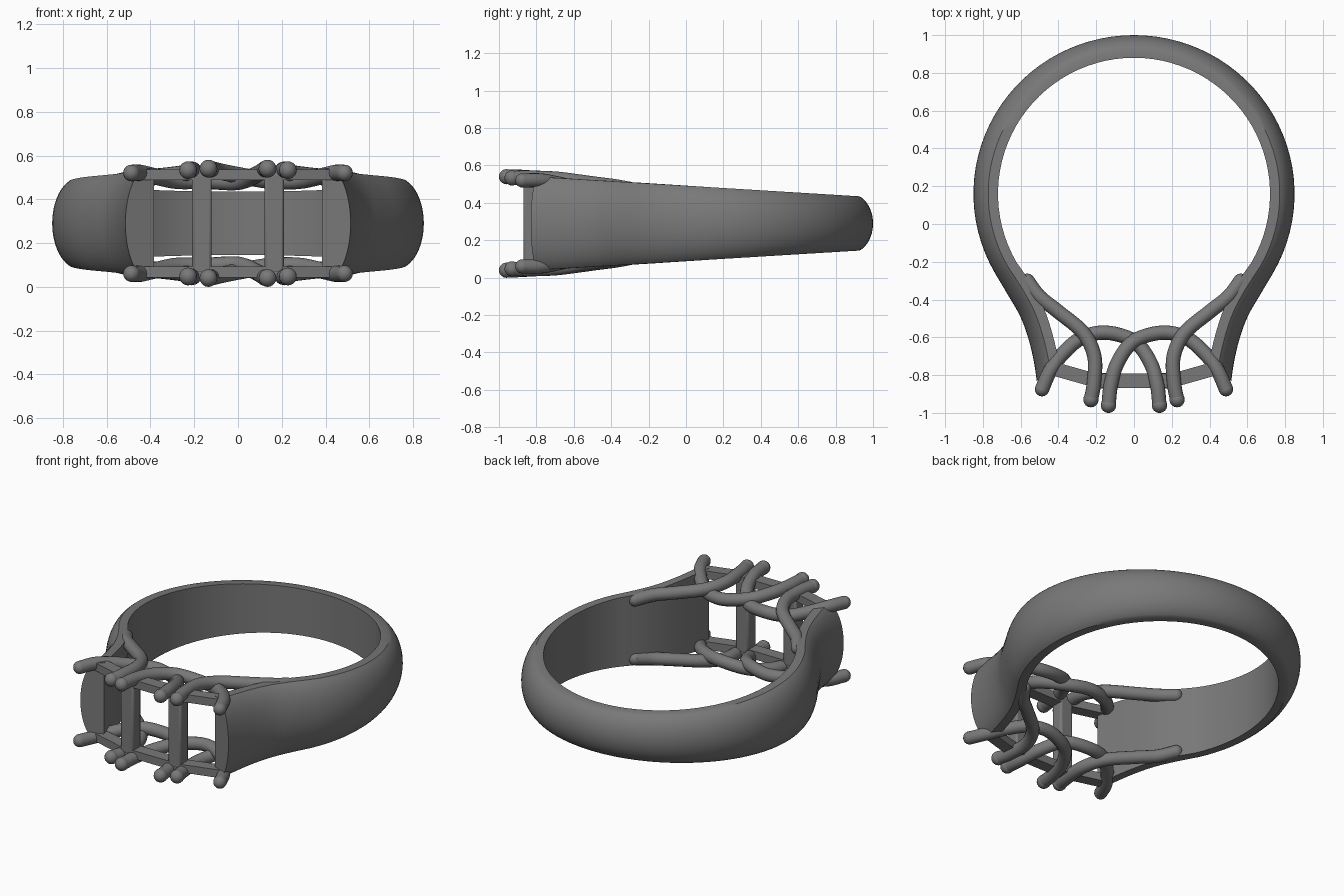
import bpy, bmesh, math
from mathutils import Vector

if "Cube" in bpy.data.objects:
    bpy.data.objects.remove(bpy.data.objects["Cube"], do_unlink=True)

MID = 0.29  # height of the ring's plane of symmetry

metal = bpy.data.materials.new("grey metal")
metal.use_nodes = True
GREY = (0.19, 0.19, 0.19, 1)
metal.diffuse_color = GREY
metal.node_tree.nodes["Principled BSDF"].inputs["Base Color"].default_value = GREY


def finish(name, bm, angle=40):
    bmesh.ops.recalc_face_normals(bm, faces=bm.faces)
    mesh = bpy.data.meshes.new(name)
    bm.to_mesh(mesh)
    bm.free()
    mesh.materials.append(metal)
    ob = bpy.data.objects.new(name, mesh)
    bpy.context.collection.objects.link(ob)
    bpy.ops.object.select_all(action='DESELECT')
    ob.select_set(True)
    bpy.context.view_layer.objects.active = ob
    bpy.ops.object.shade_smooth_by_angle(angle=math.radians(angle))
    return ob


def smooth_path(points, steps=6):
    """Catmull-Rom curve through the points."""
    p = [Vector(q) for q in points]
    p = [2 * p[0] - p[1]] + p + [2 * p[-1] - p[-2]]
    out = []
    for a, b, c, d in zip(p, p[1:], p[2:], p[3:]):
        for i in range(steps):
            t = i / steps
            out.append(0.5 * (2 * b + (c - a) * t + (2 * a - 5 * b + 4 * c - d) * t ** 2
                              + (3 * b - a - 3 * c + d) * t ** 3))
    return out + [p[-2]]


def loft(bm, sections):
    """Skin closed cross-sections and cap both ends."""
    rings = [[bm.verts.new(v) for v in s] for s in sections]
    n = len(rings[0])
    for a, b in zip(rings, rings[1:]):
        for i in range(n):
            j = (i + 1) % n
            bm.faces.new((a[i], a[j], b[j], b[i]))
    bm.faces.new(rings[0])
    bm.faces.new(rings[-1])


def tube(name, points, radius=0.038, sides=16):
    """Round wire with domed ends."""
    path = smooth_path(points)
    bm = bmesh.new()
    sections = []
    for i, p in enumerate(path):
        d = (path[min(i + 1, len(path) - 1)] - path[max(i - 1, 0)]).normalized()
        u = d.cross(Vector((0, 0, 1))).normalized()
        w = u.cross(d)
        sections.append([p + radius * (math.cos(a) * u + math.sin(a) * w)
                         for a in (2 * math.pi * k / sides for k in range(sides))])
    loft(bm, sections)
    for end, scale in ((path[0], 1.07), (path[-1], 1)):
        ball = bmesh.ops.create_uvsphere(bm, u_segments=16, v_segments=10, radius=radius * scale)
        bmesh.ops.translate(bm, verts=ball["verts"], vec=end)
    return finish(name, bm, 50)


# Band: inner and outer outline (xi, yi, xo, yo) from the back round to the shoulder
CY = 0.16
arc = []
for deg in range(90, -31, -4):
    c, s = math.cos(math.radians(deg)), math.sin(math.radians(deg))
    arc.append(Vector((0.72 * c, CY + 0.72 * s, 0.85 * c, CY + 0.84 * s)))
shoulder = [(0.535, -0.33, 0.662, -0.385), (0.475, -0.45, 0.602, -0.49),
            (0.435, -0.57, 0.558, -0.61), (0.405, -0.69, 0.53, -0.73),
            (0.385, -0.78, 0.515, -0.83)]
half = arc[:-1] + smooth_path([arc[-1]] + shoulder, 4)


def band_section(o, side):
    """Flat inside, domed outside."""
    xi, yi, xo, yo = o
    top = math.radians(68)
    pts = []
    h = 0.145 + 0.06 * (0.94 - (yi + yo) / 2)
    for k in range(-10, 11):
        a = top * k / 10
        f = 0.4 + 0.6 * (math.cos(a) - math.cos(top)) / (1 - math.cos(top))
        pts.append((side * (xi + (xo - xi) * f), yi + (yo - yi) * f,
                    MID + h * math.sin(a) / math.sin(top)))
    for t in (1, 0.5, 0, -0.5, -1):
        pts.append((side * xi, yi, MID + h * t))
    return pts


bm = bmesh.new()
loft(bm, [band_section(o, -1) for o in reversed(half)] + [band_section(o, 1) for o in half[1:]])
finish("band", bm, 35)

# Prongs and rails, repeated on the upper and lower edges
for level, up in (("upper", 1), ("lower", -1)):
    def at(x, y, z):
        return (x, y, MID + up * z)

    for side, label, drop in ((1, "left", 0.03), (-1, "right", 0)):
        # wire sweeping from the shoulder to a side-stone prong
        tube(f"{level}_{label}_shoulder_prong", [at(side * x, y, z) for x, y, z in (
            (0.228, -0.93, 0.243), (0.212, -0.84, 0.245), (0.21, -0.70, 0.24),
            (0.27, -0.575, 0.225), (0.40, -0.465, 0.21), (0.50, -0.385, 0.20),
            (0.565, -0.30, 0.185))])
        # arch from a centre-stone prong across to the opposite outer prong
        tube(f"{level}_{label}_crossing_prong", [at(side * x, y, z) for x, y, z in (
            (0.135, -0.96, 0.25), (0.122, -0.85, 0.247), (0.085, -0.73, 0.238 - drop * 0.5),
            (0.0, -0.62, 0.22 - drop), (-0.15, -0.575, 0.195), (-0.28, -0.605, 0.195),
            (-0.38, -0.69, 0.215), (-0.445, -0.78, 0.23), (-0.487, -0.875, 0.23))])

    # bent rail joining both shoulders
    bm = bmesh.new()
    loft(bm, [[at(x, y + dy, 0.222 + dz) for dy, dz in
               ((-0.038, -0.025), (0.038, -0.025), (0.038, 0.025), (-0.038, 0.025))]
              for x, y in ((-0.43, -0.765), (-0.2, -0.83), (0.2, -0.83), (0.43, -0.765))])
    finish(f"{level}_rail", bm, 15)

# Upright bars between the stone seats
for side, label in ((1, "left"), (-1, "right")):
    bm = bmesh.new()
    bmesh.ops.create_cube(bm, size=1)
    bmesh.ops.scale(bm, verts=bm.verts, vec=(0.09, 0.08, 0.46))
    bmesh.ops.translate(bm, verts=bm.verts, vec=(side * 0.165, -0.83, MID))
    bar = finish(f"{label}_upright_bar", bm, 30)
    bevel = bar.modifiers.new("soft edges", 'BEVEL')
    bevel.width = 0.012
    bevel.segments = 2
